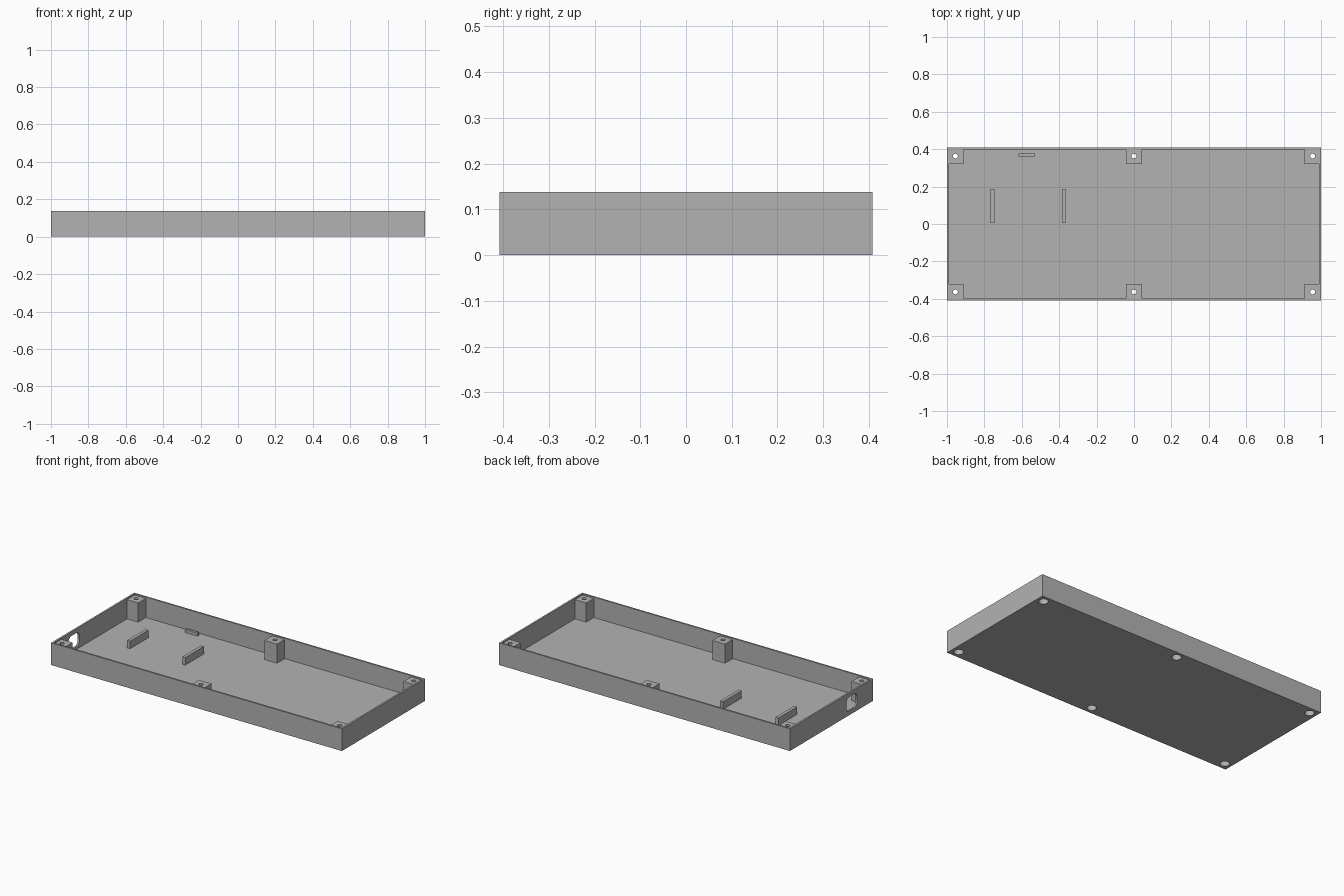
import bpy, bmesh, math
from mathutils import Matrix, Vector

default = bpy.data.objects.get("Cube")
if default:
    bpy.data.objects.remove(default, do_unlink=True)

HX, HY, H = 1.0, 0.408, 0.138      # half length, half width, height
WALL, FLOOR = 0.011, 0.011
POST_TOP = 0.13

grey = bpy.data.materials.new("plain grey")
grey.use_nodes = True
grey.diffuse_color = (0.45, 0.45, 0.45, 1)
grey.node_tree.nodes["Principled BSDF"].inputs["Base Color"].default_value = grey.diffuse_color


def finish(name, bm):
    mesh = bpy.data.meshes.new(name)
    bm.to_mesh(mesh)
    bm.free()
    mesh.materials.append(grey)
    obj = bpy.data.objects.new(name, mesh)
    bpy.context.collection.objects.link(obj)
    return obj


def box(name, x, y, z):
    """Box from (min, max) pairs."""
    bm = bmesh.new()
    size = Vector((x[1] - x[0], y[1] - y[0], z[1] - z[0]))
    mid = Vector((sum(x), sum(y), sum(z))) / 2
    bmesh.ops.create_cube(bm, size=1, matrix=Matrix.Translation(mid) @ Matrix.Diagonal(size.to_4d()))
    return finish(name, bm)


def cylinder(name, x, y, z, radius):
    bm = bmesh.new()
    bmesh.ops.create_cone(bm, cap_ends=True, segments=32, radius1=radius, radius2=radius,
                          depth=z[1] - z[0], matrix=Matrix.Translation((x, y, sum(z) / 2)))
    return finish(name, bm)


def cut(obj, cutter):
    mod = obj.modifiers.new("cut", 'BOOLEAN')
    mod.operation = 'DIFFERENCE'
    mod.solver = 'EXACT'
    mod.object = cutter
    bpy.context.view_layer.objects.active = obj
    bpy.ops.object.modifier_apply(modifier=mod.name)


def smooth(obj):
    bpy.ops.object.select_all(action='DESELECT')
    obj.select_set(True)
    bpy.context.view_layer.objects.active = obj
    bpy.ops.object.shade_smooth_by_angle(angle=math.radians(30))


# Open tray
tray = box("tray", (-HX, HX), (-HY, HY), (0, H))
cavity = box("cavity_cutter", (-HX + WALL, HX - WALL), (-HY + WALL, HY - WALL), (FLOOR, H + 0.1))
cut(tray, cavity)
bpy.data.objects.remove(cavity)

# Rounded cable opening in the right end wall
opening = box("opening_cutter", (-1.1, -0.95), (-0.253, -0.146), (0.027, 0.113))
bevel = opening.modifiers.new("round", 'BEVEL')
bevel.width = 0.03
bevel.segments = 6
cut(tray, opening)
bpy.data.objects.remove(opening)

# Screw posts with a narrow through hole and a wide recess from below
for side, sy in (("front", -1), ("back", 1)):
    for place, sx in (("right", -1), ("middle", 0), ("left", 1)):
        x = (-0.043, 0.043) if sx == 0 else tuple(sorted((sx * 0.912, sx * 0.995)))
        y = tuple(sorted((sy * 0.322, sy * 0.403)))
        post = box(f"{side}_{place}_post", x, y, (0.004, POST_TOP))
        cx, cy = sx * 0.955, sy * 0.363
        for cutter in (cylinder("recess_cutter", cx, cy, (-0.05, 0.09), 0.027),
                       cylinder("screw_cutter", cx, cy, (0.05, 0.2), 0.013)):
            cut(post, cutter)
            if cutter.name.startswith("recess"):
                cut(tray, cutter)
            bpy.data.objects.remove(cutter)
        smooth(post)
smooth(tray)

# Upright ribs on the floor
for name, x in (("outer_rib", -0.756), ("inner_rib", -0.376)):
    box(name, (x - 0.01, x + 0.01), (0.005, 0.187), (0.005, 0.058))
box("short_rib", (-0.618, -0.53), (0.36, 0.376), (0.005, 0.03))
